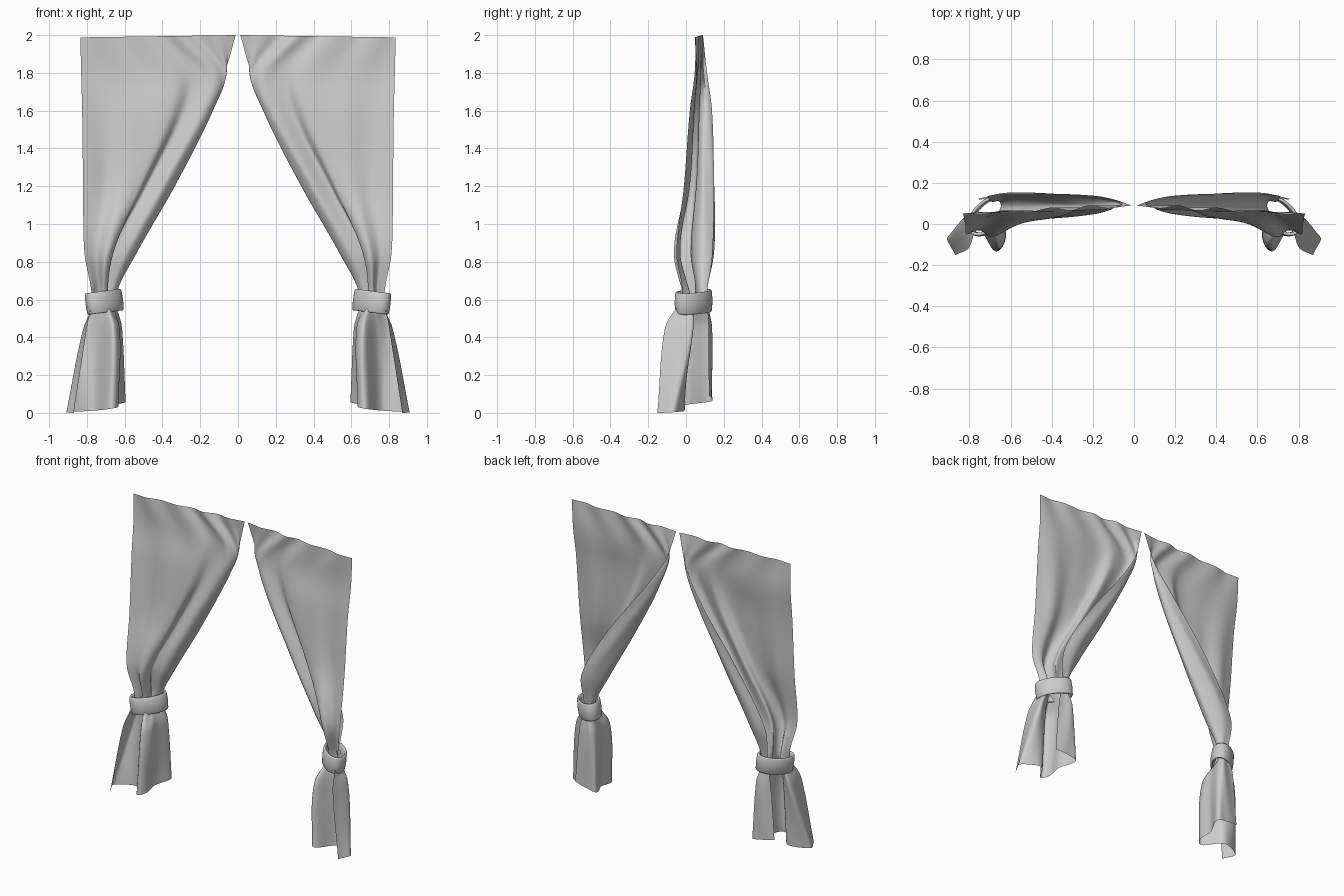
import bpy, bmesh, math
from mathutils import Vector, Matrix

if "Cube" in bpy.data.objects:
    bpy.data.objects.remove(bpy.data.objects["Cube"])

# Cloth cross-sections of the right curtain: height, then (x, y) from inner hem
# (curled round the back), past the front crease, to the outer hem
TOP = [(0.012 + 0.823 * i / 8, 0.09 - 0.04 * i / 8 + 0.007 * (-1) ** i * (0 < i < 8)) for i in range(9)]
SECTIONS = [
    (2.0, TOP),
    (1.8, [(.075, .11), (.06, .10), (.085, .085), (.15, .07), (.25, .08), (.34, .06), (.5, .06), (.67, .06), (.83, .045)]),
    (1.6, [(.20, .135), (.15, .125), (.135, .09), (.18, .05), (.28, .07), (.36, .04), (.52, .03), (.68, .045), (.825, .02)]),
    (1.2, [(.50, .15), (.40, .14), (.335, .09), (.39, .03), (.485, .055), (.52, .01), (.62, .0), (.72, .02), (.82, -.015)]),
    (.85, [(.70, .14), (.61, .145), (.535, .09), (.58, .02), (.665, .03), (.66, -.03), (.70, -.065), (.75, -.03), (.813, -.05)]),
    (.62, [(.70, .11), (.665, .11), (.645, .09), (.665, .05), (.695, .05), (.69, .0), (.715, -.015), (.74, .02), (.775, -.02)]),
    (.45, [(.73, .12), (.65, .135), (.615, .11), (.63, .02), (.63, -.05), (.67, -.10), (.74, .0), (.815, .03), (.80, -.11)]),
    (.0, [(.76, .12), (.66, .14), (.595, .12), (.64, .01), (.635, -.09), (.68, -.13), (.77, -.01), (.905, -.06), (.87, -.15)]),
]


def spline(keys, pts, k):
    """Smooth curve through pts placed at increasing keys, sampled at k."""
    n = len(keys)
    i = max(j for j in range(n - 1) if keys[j] <= k + 1e-9)

    def tangent(j):
        a, b = max(j - 1, 0), min(j + 1, n - 1)
        return (pts[b] - pts[a]) / (keys[b] - keys[a])
    h = keys[i + 1] - keys[i]
    u = (k - keys[i]) / h
    return ((2 * u**3 - 3 * u**2 + 1) * pts[i] + (u**3 - 2 * u**2 + u) * h * tangent(i)
            + (3 * u**2 - 2 * u**3) * pts[i + 1] + (u**3 - u**2) * h * tangent(i + 1))


def make_part(name, grid, closed):
    """Skin a grid of points, then mirror it to the other side."""
    bm = bmesh.new()
    rows = [[bm.verts.new(p) for p in row] for row in grid]
    r, c = len(rows), len(rows[0])
    for i in range(r if closed else r - 1):
        for j in range(c if closed else c - 1):
            a, b = rows[i], rows[(i + 1) % r]
            bm.faces.new((a[j], b[j], b[(j + 1) % c], a[(j + 1) % c]))
    bmesh.ops.recalc_face_normals(bm, faces=bm.faces)
    me = bpy.data.meshes.new(name)
    bm.to_mesh(me)
    bm.free()
    ob = bpy.data.objects.new(name, me)
    bpy.context.collection.objects.link(ob)
    for p in me.polygons:
        p.use_smooth = True
    ob.modifiers.new("mirror", "MIRROR").use_mirror_merge = False
    return ob


# Curtain cloth
drops = [2.0 - z for z, _ in SECTIONS]
ROWS, COLS = 90, 72
grid = []
for r in range(ROWS + 1):
    d = 2.0 * r / ROWS
    section = [spline(drops, [Vector(s[1][i]) for s in SECTIONS], d) for i in range(9)]
    row = []
    for c in range(COLS + 1):
        t = c / COLS
        p = spline(list(range(9)), section, t * 8)
        hem = max(0, (d - 1.5) / 0.5)
        z = 2 - d + 0.09 * (1 - t) ** 1.5 * hem - 0.012 * t * max(0, 1 - d)
        p.y += 0.004 * math.sin(t * 31 + d * 2) * math.sin(d * 5 + t * 4)
        row.append((p.x, p.y, z))
    grid.append(row)
make_part("curtain", grid, False)

# Tieback band: rounded strip profile swept round a diagonal ellipse and tilted
profile = [(-.016, -.05), (-.011, -.057), (-.004, -.057), (0, -.05),
           (.003, 0), (0, .05), (-.004, .057), (-.011, .057), (-.016, .05)]
tilt = (Matrix.Translation((.708, .04, .588)) @ Matrix.Rotation(0.13, 4, 'Y')
        @ Matrix.Rotation(-math.pi / 4, 4, 'Z'))
band = []
for k in range(48):
    a = 2 * math.pi * k / 48
    band.append([tilt @ Vector(((.118 + o) * math.cos(a), (.071 + o) * math.sin(a), h)) for o, h in profile])
make_part("tieback", band, True)
